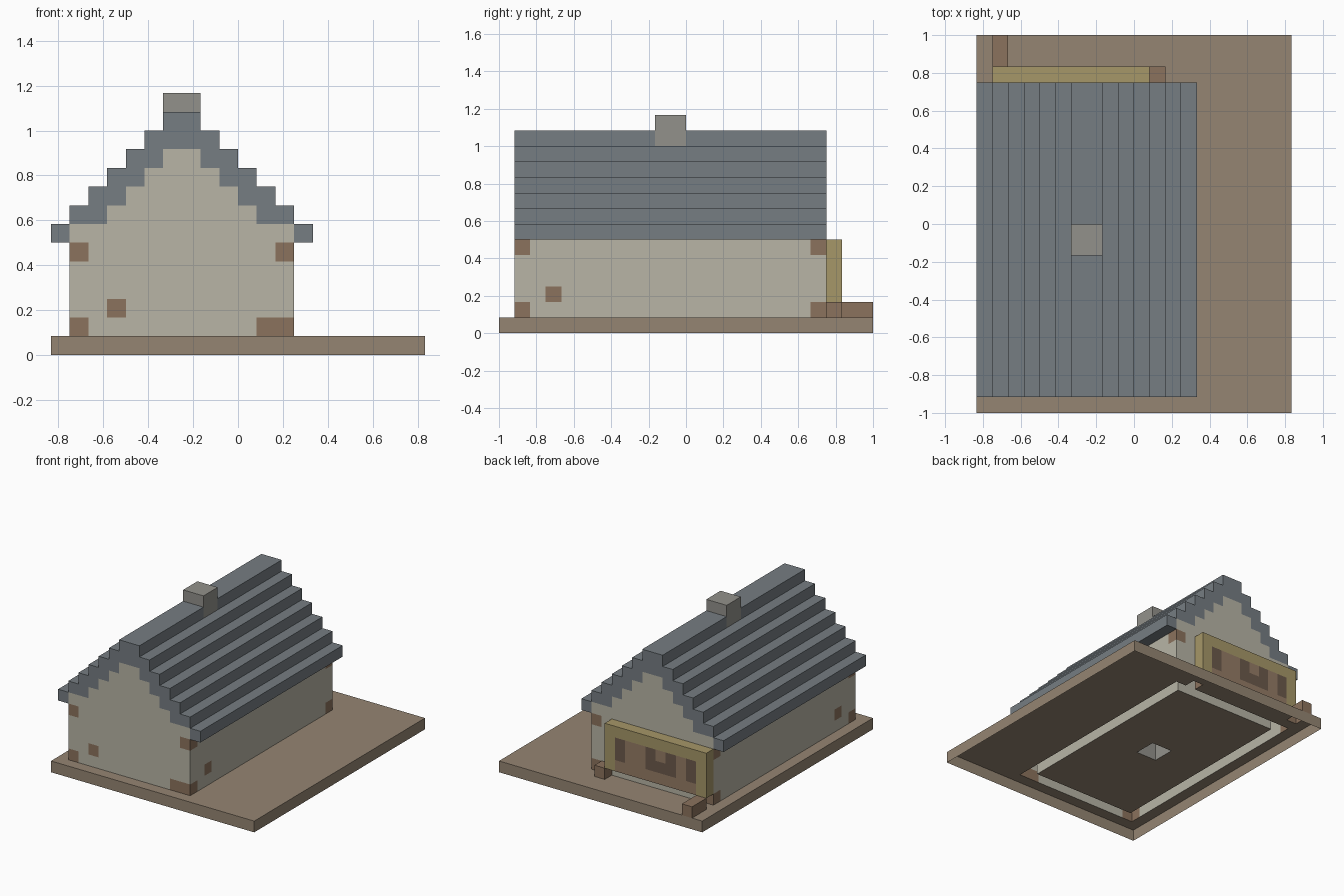
import bpy, bmesh
from mathutils import Vector

if "Cube" in bpy.data.objects:
    bpy.data.objects.remove(bpy.data.objects["Cube"])

U = 1 / 12            # block size
CX, CY = 10, 12       # grid centre in blocks
cells = {}            # block position -> part name
colours = {}


def part(name, colour):
    colours[name] = (*colour, 1)


def box(name, x, y, z):
    """Fill a range of blocks; later parts replace earlier ones."""
    for i in range(*x):
        for j in range(*y):
            for k in range(*z):
                cells[i, j, k] = name


def clear(x, y, z):
    for i in range(*x):
        for j in range(*y):
            for k in range(*z):
                cells.pop((i, j, k), None)


part("ground_slab", (.30, .235, .17))
part("walls", (.48, .46, .38))
part("corner_timbers", (.26, .17, .11))
part("roof", (.18, .205, .225))
part("chimney", (.29, .285, .26))
part("board_frame", (.38, .31, .14))
part("board_panel", (.30, .20, .13))
part("board_shapes", (.15, .10, .07))
part("path_blocks", (.26, .17, .11))

# Ground
box("ground_slab", (0, 20), (0, 24), (0, 1))

# Hollow house walls with stepped gables
box("walls", (1, 13), (1, 21), (1, 7))
clear((2, 12), (2, 20), (1, 7))
for k in range(7, 11):
    for j in (1, 20):
        box("walls", (k - 4, 18 - k), (j, j + 1), (k, k + 1))

# Timber corners and small wall blocks, repeated on both sides
for i in (1, 12):
    for j in (1, 20):
        for k in (1, 5):
            box("corner_timbers", (i, i + 1), (j, j + 1), (k, k + 1))
    box("corner_timbers", (i, i + 1), (3, 4), (2, 3))
box("corner_timbers", (3, 4), (1, 2), (2, 3))
box("corner_timbers", (11, 13), (1, 2), (1, 2))

# Stepped roof, mirrored about the ridge
for k in range(6, 13):
    a, b = k - 6, (1 if k == 6 else min(k - 4, 7))
    box("roof", (a, b), (1, 21), (k, k + 1))
    box("roof", (14 - b, 14 - a), (1, 21), (k, k + 1))

# Chimney running down to the floor
box("chimney", (6, 8), (10, 12), (1, 14))

# Framed board on the back wall
box("board_frame", (1, 11), (21, 22), (2, 6))
box("board_panel", (2, 10), (21, 22), (2, 5))
for i in (2, 9):
    box("board_shapes", (i, i + 1), (21, 22), (3, 5))
box("board_shapes", (4, 7), (21, 22), (3, 5))
box("board_panel", (5, 6), (21, 22), (4, 5))

# Low blocks beside the entrance
box("path_blocks", (11, 12), (21, 22), (1, 2))
box("path_blocks", (1, 2), (22, 24), (1, 2))

# Turn each part into a mesh, keeping only exposed faces (underside open)
DIRS = [Vector(d) for d in ((1, 0, 0), (-1, 0, 0), (0, 1, 0),
                            (0, -1, 0), (0, 0, 1), (0, 0, -1))]
for name, colour in colours.items():
    bm = bmesh.new()
    for cell in [c for c, n in cells.items() if n == name]:
        for d in DIRS:
            near = tuple(int(c + s) for c, s in zip(cell, d))
            if near in cells or near[2] < 0:
                continue
            u = Vector((d.y, d.z, d.x))
            v = d.cross(u)
            mid = Vector(cell) + Vector((.5 - CX, .5 - CY, .5)) + d / 2
            bm.faces.new([bm.verts.new((mid + (u * a + v * b) / 2) * U)
                          for a, b in ((-1, -1), (1, -1), (1, 1), (-1, 1))])
    bmesh.ops.remove_doubles(bm, verts=bm.verts, dist=1e-4)
    mesh = bpy.data.meshes.new(name)
    bm.to_mesh(mesh)
    bm.free()
    mat = bpy.data.materials.new(name)
    mat.diffuse_color = colour
    mat.use_nodes = True
    mat.node_tree.nodes["Principled BSDF"].inputs["Base Color"].default_value = mat.diffuse_color
    mesh.materials.append(mat)
    bpy.context.collection.objects.link(bpy.data.objects.new(name, mesh))
